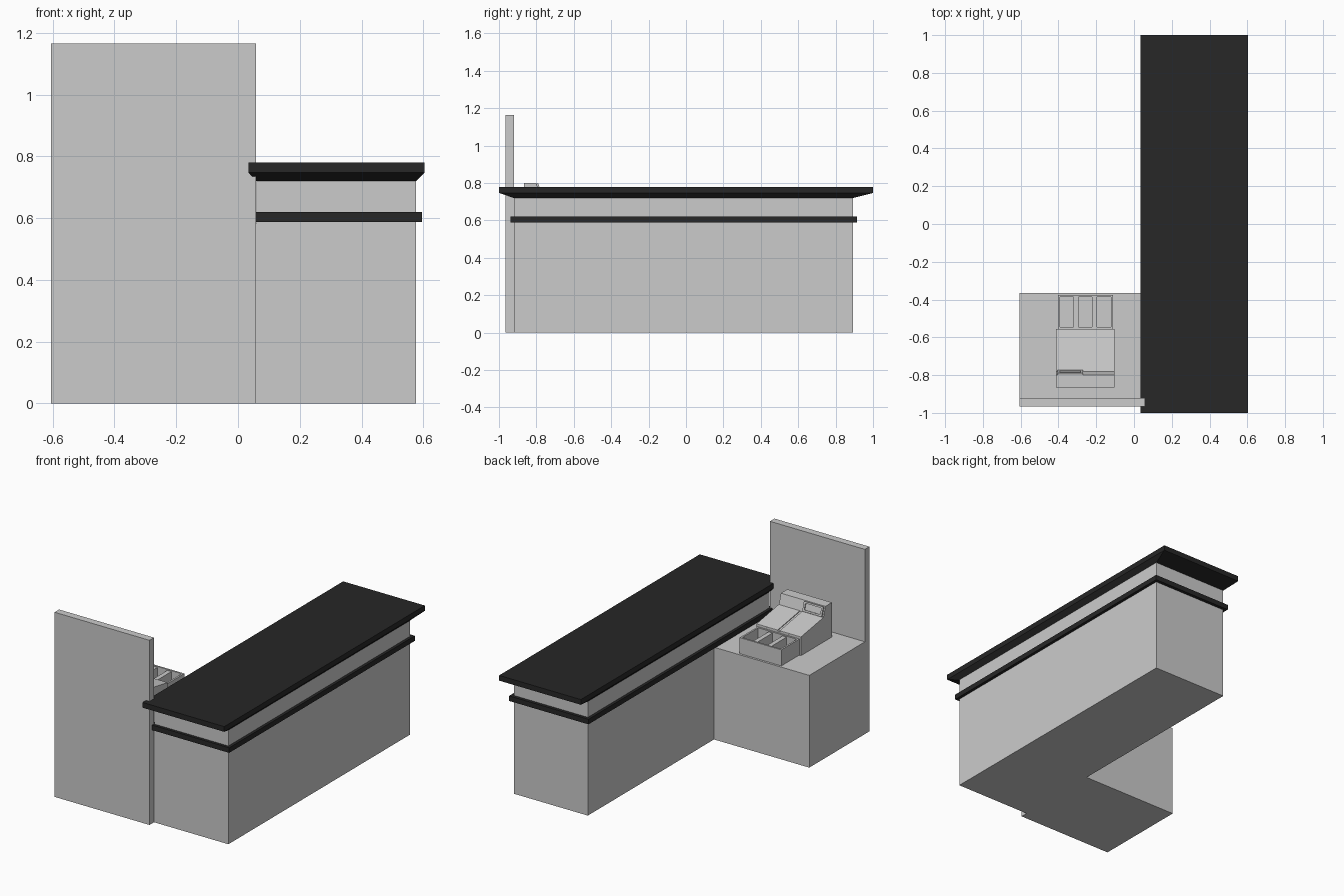
import bpy

if "Cube" in bpy.data.objects:
    bpy.data.objects.remove(bpy.data.objects["Cube"])

dark = bpy.data.materials.new("dark_trim")
dark.diffuse_color = (0.02, 0.02, 0.02, 1)
dark.use_nodes = True
dark.node_tree.nodes["Principled BSDF"].inputs["Base Color"].default_value = dark.diffuse_color


def mesh(name, verts, faces, mat=None):
    me = bpy.data.meshes.new(name)
    me.from_pydata(verts, [], faces)
    ob = bpy.data.objects.new(name, me)
    bpy.context.collection.objects.link(ob)
    if mat:
        me.materials.append(mat)
    return ob


def loft(name, rings, mat=None):
    """Stack of closed rings, skinned and capped at both ends."""
    n = len(rings[0])
    verts = [v for r in rings for v in r]
    faces = [tuple(range(n))[::-1], tuple(range(len(verts) - n, len(verts)))]
    for k in range(len(rings) - 1):
        for i in range(n):
            j = (i + 1) % n
            faces.append((k * n + i, k * n + j, k * n + n + j, k * n + n + i))
    return mesh(name, verts, faces, mat)


def rect(x0, x1, y0, y1, z):
    return [(x0, y0, z), (x1, y0, z), (x1, y1, z), (x0, y1, z)]


def box(name, x0, x1, y0, y1, z0, z1, mat=None):
    return loft(name, [rect(x0, x1, y0, y1, z0), rect(x0, x1, y0, y1, z1)], mat)


def extrude_x(name, profile, x0, x1, mat=None):
    return loft(name, [[(x, y, z) for y, z in profile] for x in (x0, x1)], mat)


# Main counter, trim band and worktop with a sloped underside
box("counter_body", 0.06, 0.577, -0.92, 0.893, 0, 0.725)
box("trim_band", 0.042, 0.595, -0.938, 0.913, 0.588, 0.62, dark)
loft("worktop", [rect(0.06, 0.577, -0.92, 0.893, 0.72),
                 rect(0.034, 0.604, -1, 1, 0.747),
                 rect(0.034, 0.604, -1, 1, 0.78)], dark)

# Side counter and tall front panel
box("side_counter", -0.605, 0.06, -0.92, -0.365, 0, 0.582)
box("front_panel", -0.605, 0.058, -0.965, -0.92, 0, 1.165)

# Register housing
extrude_x("register_body", [(-0.555, 0.582), (-0.555, 0.695), (-0.78, 0.732),
                            (-0.80, 0.80), (-0.865, 0.80), (-0.865, 0.582)],
          -0.413, -0.102)

# Raised key plates on the slope
for i, (x0, x1) in enumerate([(-0.413, -0.265), (-0.25, -0.102)]):
    extrude_x(f"key_plate_{i + 1}", [(-0.555, 0.694), (-0.556, 0.700),
                                     (-0.779, 0.737), (-0.779, 0.731)], x0, x1)


# Display frame: four bars and a recessed screen on the steep face
def on_face(t, out):
    return (-0.78 - 0.02 * t + out, 0.732 + 0.068 * t + 0.3 * out)


def display_bar(name, x0, x1, t0, t1, out):
    extrude_x(name, [on_face(t0, -0.002), on_face(t0, out),
                     on_face(t1, out), on_face(t1, -0.002)], x0, x1)


display_bar("display_screen", -0.395, -0.28, 0.2, 0.85, 0.002)
display_bar("display_frame_bottom", -0.405, -0.27, 0.1, 0.24, 0.009)
display_bar("display_frame_top", -0.405, -0.27, 0.8, 0.94, 0.009)
display_bar("display_frame_left", -0.405, -0.393, 0.24, 0.8, 0.009)
display_bar("display_frame_right", -0.282, -0.27, 0.24, 0.8, 0.009)

# Open cash drawer with two dividers
X0, X1, Y0, Y1, Z0, Z1, W = -0.403, -0.112, -0.56, -0.375, 0.584, 0.685, 0.011
box("drawer_floor", X0, X1, Y0, Y1, Z0, Z0 + 0.015)
box("drawer_front", X0, X1, Y1 - W, Y1, Z0, Z1)
box("drawer_back", X0, X1, Y0, Y0 + 0.016, Z0, Z1)
box("drawer_side_left", X0, X0 + W, Y0, Y1, Z0, Z1)
box("drawer_side_right", X1 - W, X1, Y0, Y1, Z0, Z1)
for i, x in enumerate((-0.307, -0.209)):
    box(f"drawer_divider_{i + 1}", x - 0.014, x + 0.014, Y0, Y1 - W, Z0, Z1 - 0.006)
